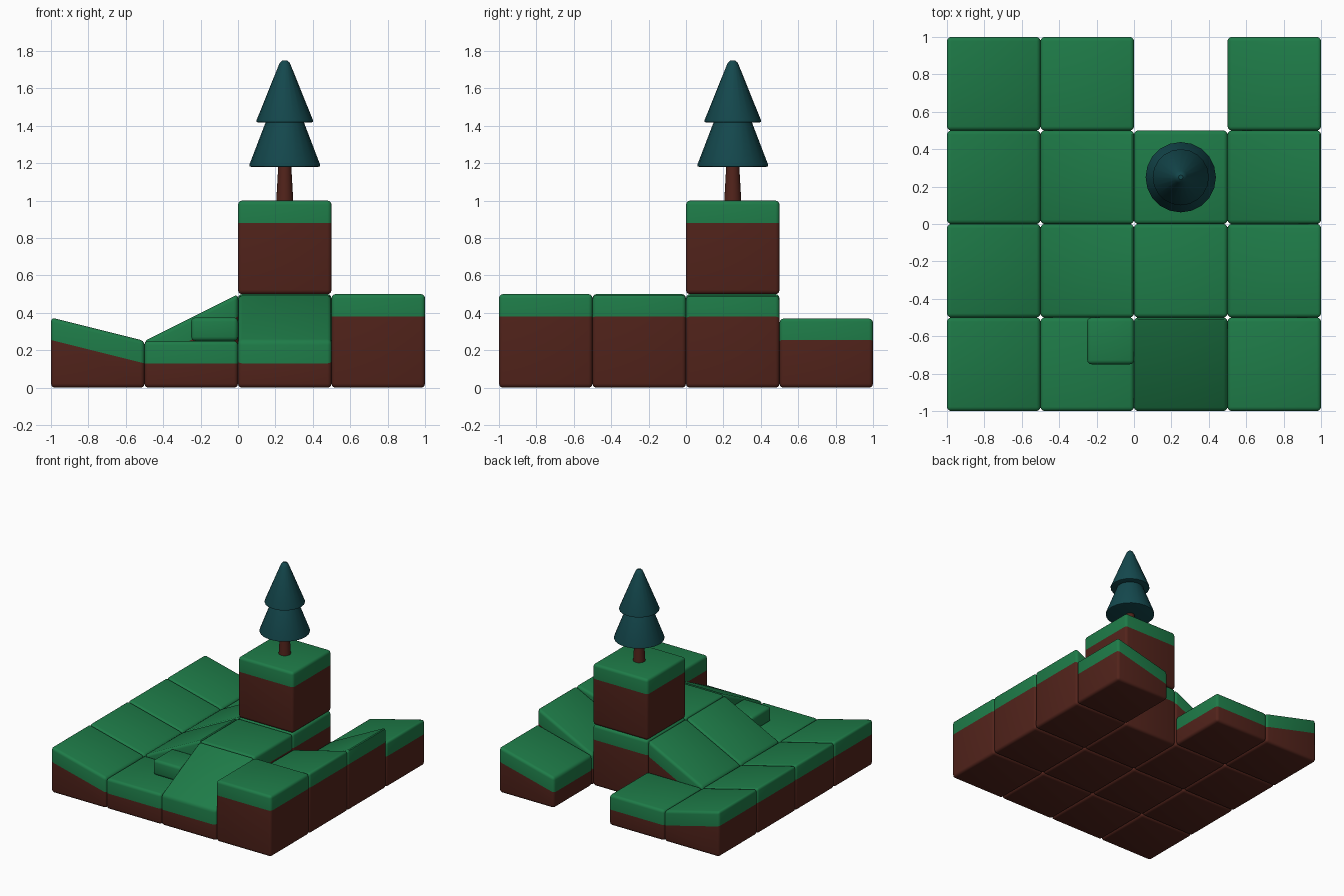
import bpy, bmesh
from math import cos, sin, pi, radians
from mathutils import Vector

if "Cube" in bpy.data.objects:
    bpy.data.objects.remove(bpy.data.objects["Cube"])


def material(name, rgb):
    m = bpy.data.materials.new(name)
    m.diffuse_color = (*rgb, 1)
    m.use_nodes = True
    m.node_tree.nodes["Principled BSDF"].inputs["Base Color"].default_value = m.diffuse_color
    return m


GRASS = material("grass", (0.013, 0.20, 0.065))
DIRT = material("dirt", (0.085, 0.017, 0.011))
NEEDLES = material("needles", (0.007, 0.065, 0.075))


def finish(bm, name, mats):
    bmesh.ops.recalc_face_normals(bm, faces=bm.faces)
    mesh = bpy.data.meshes.new(name)
    bm.to_mesh(mesh)
    bm.free()
    for m in mats:
        mesh.materials.append(m)
    ob = bpy.data.objects.new(name, mesh)
    bpy.context.collection.objects.link(ob)
    bpy.ops.object.select_all(action='DESELECT')
    ob.select_set(True)
    bpy.context.view_layer.objects.active = ob
    bpy.ops.object.shade_smooth_by_angle(angle=radians(40))


def tile(name, x, y, top, size=0.5, z0=0.0, dx=0.0, dy=0.0, turf=0.12):
    """Rounded block from corner (x, y); top height rises by dx / dy across it."""
    bm = bmesh.new()
    bmesh.ops.create_cube(bm, size=1)
    for v in bm.verts:
        u, w, up = v.co.x + 0.5, v.co.y + 0.5, v.co.z > 0
        v.co = (x + u * size, y + w * size, top + dx * u + dy * w if up else z0)
    bmesh.ops.bevel(bm, geom=bm.edges[:], offset=0.022, segments=3,
                    profile=0.5, affect='EDGES')
    # grass layer runs parallel to the top surface
    if turf:
        normal = Vector((-dx / size, -dy / size, 1)).normalized()
        base = Vector((x, y, top - turf))
        bmesh.ops.bisect_plane(bm, geom=bm.verts[:] + bm.edges[:] + bm.faces[:],
                               plane_co=base, plane_no=normal)
        for f in bm.faces:
            if (f.calc_center_median() - base).dot(normal) < 0:
                f.material_index = 1
    finish(bm, name, [GRASS, DIRT])


def lathe(name, profile, mat, cx=0.25, cy=0.25, sides=20):
    """Spin (radius, z) points into a closed solid."""
    bm = bmesh.new()
    rings = [[bm.verts.new((cx + r * cos(2 * pi * i / sides),
                            cy + r * sin(2 * pi * i / sides), z))
              for i in range(sides)] for r, z in profile]
    for a, b in zip(rings, rings[1:]):
        for i in range(sides):
            j = (i + 1) % sides
            bm.faces.new((a[i], a[j], b[j], b[i]))
    bm.faces.new(rings[0])
    bm.faces.new(rings[-1])
    finish(bm, name, [mat])


# left edge bank: four tiles falling towards the middle
for j in range(4):
    tile(f"left_bank_{j + 1}", -1, -1 + j * 0.5, 0.375, dx=-0.125)

# second column: flat ends, two ramps up between them
tile("flat_front", -0.5, -1, 0.25)
tile("ramp_1", -0.5, -0.5, 0.25, dx=0.25)
tile("ramp_2", -0.5, 0, 0.25, dx=0.25)
tile("flat_back", -0.5, 0.5, 0.25)
tile("small_step", -0.25, -0.75, 0.375, size=0.25, z0=0.25, turf=0)

# third column: front ramp, plateau, stacked block
tile("front_ramp", 0, -1, 0.25, dy=0.25)
tile("plateau", 0, -0.5, 0.5)
tile("tree_block_base", 0, 0, 0.5)
tile("tree_block", 0, 0, 1.0, z0=0.5)

# right column: block and tiles rising to the outer edge
tile("corner_block", 0.5, -1, 0.5)
tile("right_bank_1", 0.5, -0.5, 0.375, dx=0.125)
tile("right_bank_2", 0.5, 0, 0.25, dx=0.25)
tile("right_bank_3", 0.5, 0.5, 0.25, dx=0.125)

# tree
lathe("trunk", [(0.046, 0.99), (0.034, 1.2)], DIRT)
lathe("lower_branches", [(0.178, 1.18), (0.188, 1.183), (0.188, 1.195),
                         (0.098, 1.43)], NEEDLES)
lathe("upper_branches", [(0.142, 1.418), (0.15, 1.421), (0.15, 1.432),
                         (0.034, 1.72), (0.025, 1.739), (0.012, 1.75)], NEEDLES)
